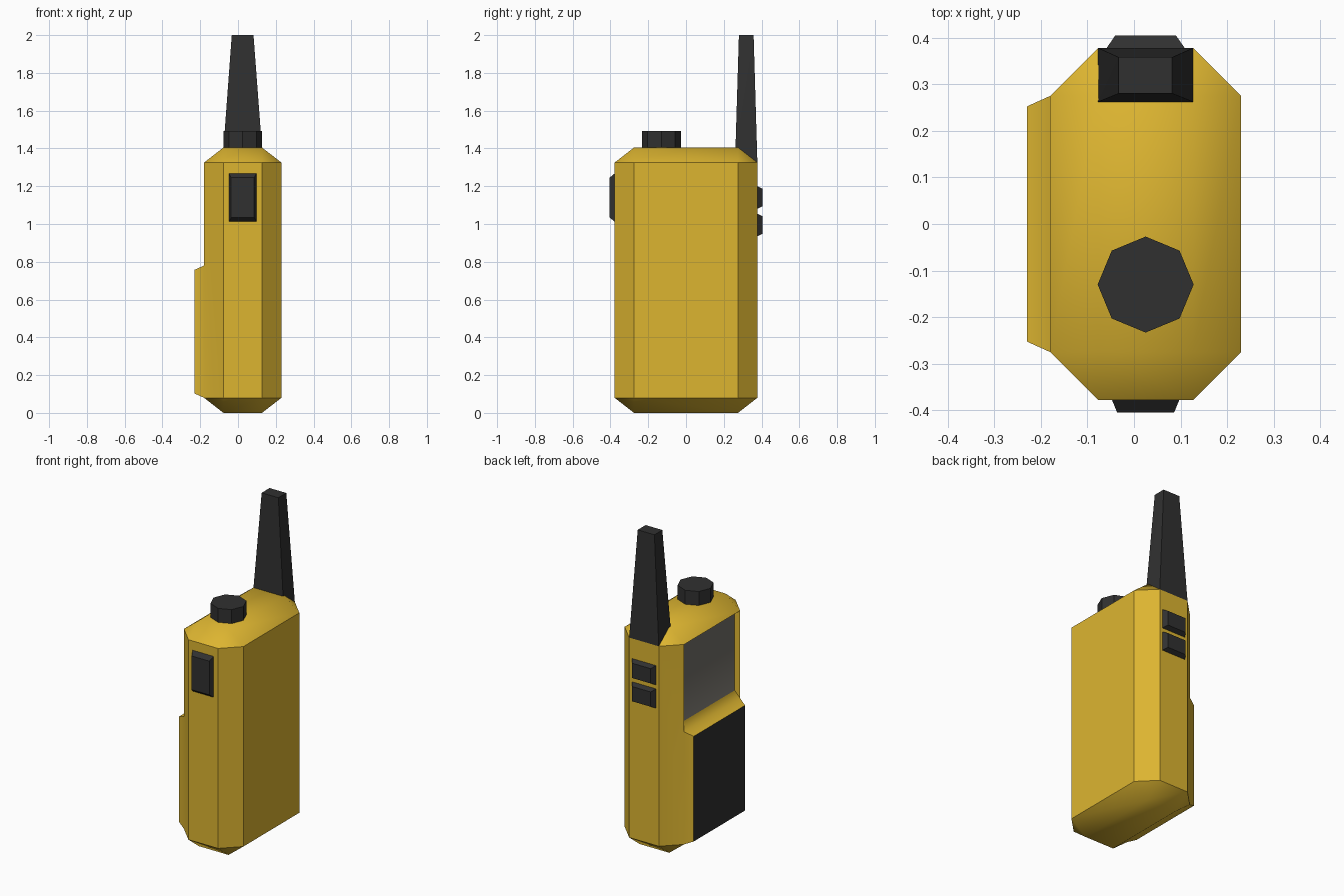
import bpy, bmesh
from math import radians
from mathutils import Vector

if "Cube" in bpy.data.objects:
    bpy.data.objects.remove(bpy.data.objects["Cube"])


def material(name, rgb):
    m = bpy.data.materials.new(name)
    m.diffuse_color = (*rgb, 1)
    m.use_nodes = True
    m.node_tree.nodes["Principled BSDF"].inputs["Base Color"].default_value = m.diffuse_color
    return m


YELLOW = material("yellow_shell", (0.72, 0.46, 0.03))
BLACK = material("black_rubber", (0.03, 0.03, 0.03))
GREY = material("screen_grey", (0.17, 0.16, 0.14))


def finish(name, bm, *mats):
    bmesh.ops.recalc_face_normals(bm, faces=bm.faces)
    me = bpy.data.meshes.new(name)
    bm.to_mesh(me)
    bm.free()
    for m in mats:
        me.materials.append(m)
    ob = bpy.data.objects.new(name, me)
    bpy.context.collection.objects.link(ob)
    return ob


def hull(points):
    bm = bmesh.new()
    for p in points:
        bm.verts.new(p)
    bmesh.ops.convex_hull(bm, input=bm.verts)
    bmesh.ops.dissolve_limit(bm, angle_limit=radians(1), verts=bm.verts, edges=bm.edges)
    return bm


# Body: octagonal column closing to a rectangle at top and bottom
CX, HX, HY, C = 0.025, 0.205, 0.378, 0.103
pts = []
for sx in (-1, 1):
    for sy in (-1, 1):
        for z in (0.08, 1.325):
            pts.append((CX + sx * HX, sy * (HY - C), z))
            pts.append((CX + sx * (HX - C), sy * HY, z))
        for z in (0, 1.405):
            pts.append((CX + sx * (HX - C), sy * (HY - C), z))
bm = hull(pts)
bmesh.ops.recalc_face_normals(bm, faces=bm.faces)

# Display side: split into screen area and raised keypad
side = min(bm.faces, key=lambda f: f.calc_center_median().x)
bmesh.ops.bisect_plane(bm, geom=[side, *side.edges, *side.verts],
                       plane_co=(0, 0, 0.78), plane_no=(0, 0, 1))
bm.normal_update()
low, high = sorted((f for f in bm.faces if f.normal.x < -0.99),
                   key=lambda f: f.calc_center_median().z)
bmesh.ops.inset_individual(bm, faces=[low], thickness=0.032, depth=0.05)
bmesh.ops.inset_individual(bm, faces=[high], thickness=0.014, depth=-0.03)
for v in high.verts:
    if v.co.z < 1:
        v.co.z = 0.825
low.material_index = 1
high.material_index = 2
body = finish("radio_body", bm, YELLOW, BLACK, GREY)
bpy.context.view_layer.objects.active = body
body.select_set(True)
bpy.ops.object.shade_smooth_by_angle(angle=radians(40))

# Antenna: tapered, its foot follows the sloped shoulder
ant = [(x, y, z) for x in (-0.077, 0.127) for y, z in ((0.262, 1.403), (0.378, 1.325))]
ant += [(x, y, 2) for x in (-0.033, 0.082) for y in (0.28, 0.358)]
finish("antenna", hull(ant), BLACK)

# Eight-sided volume knob
bm = bmesh.new()
bmesh.ops.create_cone(bm, cap_ends=True, segments=8, radius1=0.103, radius2=0.103, depth=0.09)
bmesh.ops.translate(bm, verts=bm.verts, vec=Vector((CX, -0.13, 1.447)))
finish("volume_knob", bm, BLACK)


# Side buttons: bevelled blocks on the narrow faces
def button(name, side, z, hx, hz, inset_x, inset_z):
    p = [(CX + sx * (hx - k * inset_x), side * (0.376 + k * 0.029), z + sz * (hz - k * inset_z))
         for k in (0, 1) for sx in (-1, 1) for sz in (-1, 1)]
    finish(name, hull(p), BLACK)


button("talk_button", -1, 1.14, 0.073, 0.129, 0.012, 0.024)
button("upper_button", 1, 1.14, 0.085, 0.061, 0.02, 0.015)
button("lower_button", 1, 0.995, 0.085, 0.061, 0.02, 0.015)
